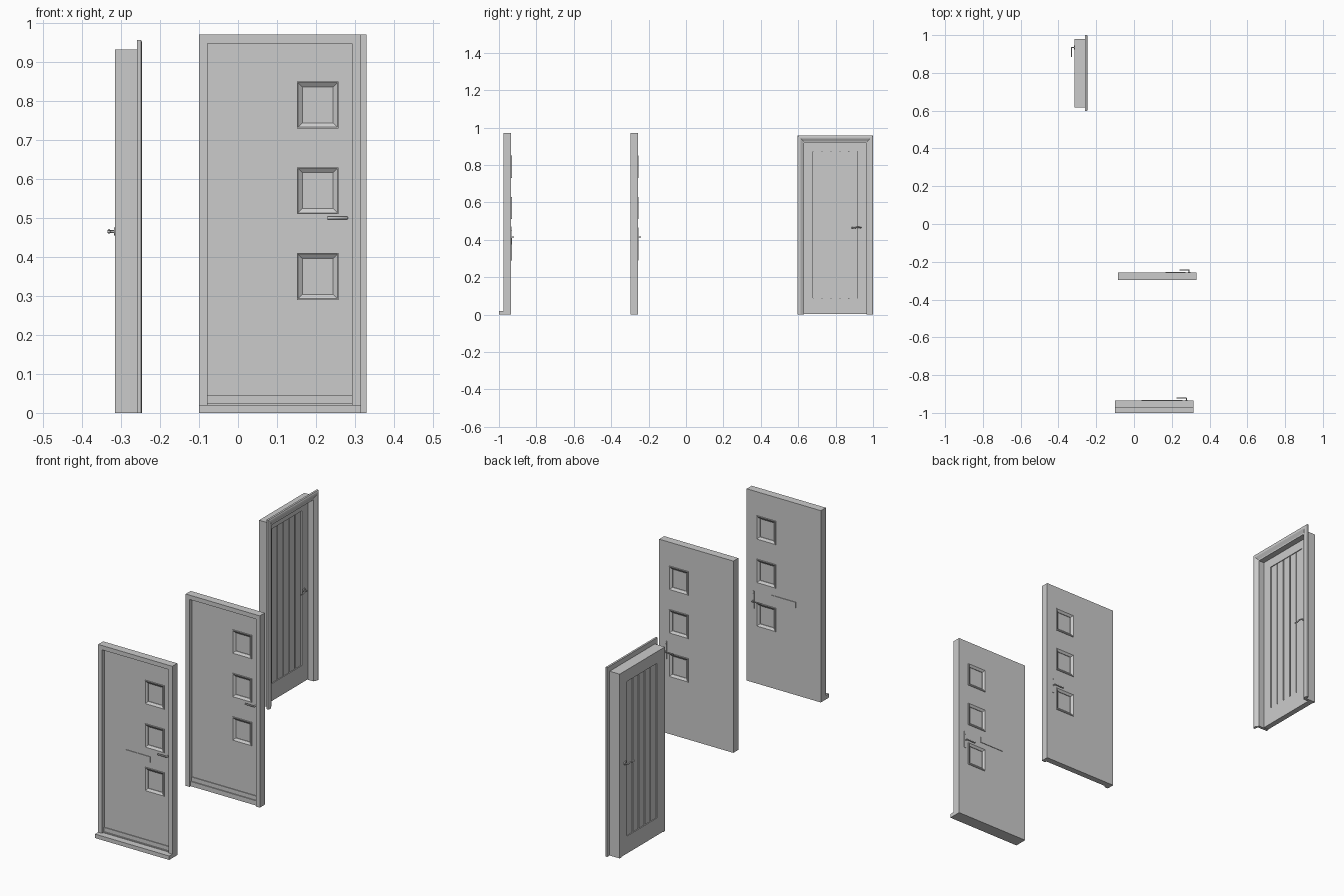
import bpy, bmesh, math
from mathutils import Vector

if "Cube" in bpy.data.objects:
    bpy.data.objects.remove(bpy.data.objects["Cube"])


def finish(name, bm):
    bmesh.ops.recalc_face_normals(bm, faces=bm.faces)
    me = bpy.data.meshes.new(name)
    bm.to_mesh(me)
    bm.free()
    ob = bpy.data.objects.new(name, me)
    bpy.context.collection.objects.link(ob)
    return ob


def add_box(bm, x0, x1, y0, y1, z0, z1):
    v = [bm.verts.new((x, y, z)) for x in (x0, x1) for y in (y0, y1) for z in (z0, z1)]
    for f in ((0, 1, 3, 2), (4, 5, 7, 6), (0, 1, 5, 4), (2, 3, 7, 6), (0, 2, 6, 4), (1, 3, 7, 5)):
        bm.faces.new([v[i] for i in f])


def boxes(name, *bs):
    bm = bmesh.new()
    for b in bs:
        add_box(bm, *b)
    return finish(name, bm)


def frame(name, rect, profile, place, closed):
    """Mitred frame round a rectangle; profile is a list of (inset, depth)."""
    a0, a1, b0, b1 = rect
    bm = bmesh.new()
    rings = []
    for i, d in profile:
        low = b0 + i if closed else b0
        pts = ((a0 + i, low), (a0 + i, b1 - i), (a1 - i, b1 - i), (a1 - i, low))
        rings.append([bm.verts.new(place(a, b, d)) for a, b in pts])
    n = len(rings)
    for k in range(n):
        r, s = rings[k], rings[(k + 1) % n]
        for j in range(4 if closed else 3):
            m = (j + 1) % 4
            bm.faces.new((r[j], r[m], s[m], s[j]))
    if not closed:
        bm.faces.new([r[0] for r in rings])
        bm.faces.new([r[3] for r in rings])
    return finish(name, bm)


def cut(ob, cutter):
    m = ob.modifiers.new("openings", 'BOOLEAN')
    m.operation, m.solver, m.object = 'DIFFERENCE', 'EXACT', cutter
    bpy.context.view_layer.objects.active = ob
    bpy.ops.object.modifier_apply(modifier=m.name)
    bpy.data.objects.remove(cutter)


def rod(name, pts, radius):
    """Round bar following a path."""
    cu = bpy.data.curves.new(name, 'CURVE')
    cu.dimensions = '3D'
    cu.bevel_depth, cu.bevel_resolution, cu.use_fill_caps = radius, 2, True
    sp = cu.splines.new('POLY')
    sp.points.add(len(pts) - 1)
    for p, c in zip(sp.points, pts):
        p.co = (*c, 1)
    ob = bpy.data.objects.new(name, cu)
    bpy.context.collection.objects.link(ob)
    return ob


def glazed_door(tag, dx, yb, sill):
    """External door: frame on -y side, flush on the +y side at yb."""
    x0, x1, top = -0.1 + dx, 0.315 + dx, 0.97
    yf, yp = yb - 0.04, yb - 0.022
    base = 0.02 if sill else 0.0
    panel = boxes(tag + "_panel", (x0, x1, yp, yb, 0, top))
    wx0, wx1 = 0.151 + dx, 0.258 + dx
    sills = (0.29, 0.51, 0.73)
    cut(panel, boxes("window_cutter", *[(wx0 + .004, wx1 - .004, yp - .02, yb + .02,
                                         z + .004, z + .116) for z in sills]))
    # outer frame and threshold
    frame(tag + "_frame", (x0, x1, base, top),
          [(0, yf), (0.022, yf), (0.022, yp), (0, yp)], lambda a, b, d: (a, d, b), False)
    boxes(tag + "_threshold", (x0 + .022, x1 - .022, yp - .009, yp, base, 0.024),
          (x0 + .022, x1 - .022, yp - .004, yp, 0.024, 0.045))
    if sill:
        boxes(tag + "_sill", (x0, x1, -1.0, yp, 0, 0.02))
    # window surrounds and panes
    ym = (yp + yb) / 2
    for n, z in enumerate(sills):
        frame(f"{tag}_window_frame_{n}", (wx0, wx1, z, z + 0.12),
              [(0, yp - .004), (.003, yp - .004), (.014, yp + .004), (.014, yb - .004),
               (.003, yb + .004), (0, yb + .004)], lambda a, b, d: (a, d, b), True)
        boxes(f"{tag}_pane_{n}", (wx0 + .01, wx1 - .01, ym - .004, ym + .004, z + .01, z + .11))
    # letter plates
    if sill:
        boxes(tag + "_letter_plate", (.04, .18, yp - .003, yp, .44, .47),
              (.04, .18, yb, yb + .003, .44, .47))
    # front lever, back lever, back plate and lock
    hx = 0.279 + dx
    rod(tag + "_front_handle", [(hx, yp, .5), (hx, yp - .012, .5), (hx - .05, yp - .012, .5)], .004)
    boxes(tag + "_back_plate", (hx - .007, hx + .004, yb, yb + .002, .375, .465))
    rod(tag + "_back_handle", [(hx - .002, yb, .415), (hx - .002, yb + .013, .415),
                               (hx - .054, yb + .013, .415)], .003)
    rod(tag + "_lock", [(hx - .002, yb, .45), (hx - .002, yb + .004, .45)], .003)


glazed_door("front_door", 0.0, -0.935, True)
glazed_door("middle_door", 0.015, -0.257, False)

# Plank door, facing +x
side = lambda a, b, d: (d, a, b)
frame("plank_door_jamb", (.618, .98, 0, .932),
      [(0, -.315), (.014, -.315), (.014, -.255), (0, -.255)], side, False)
frame("plank_door_architrave", (.597, 1.0, 0, .957),
      [(0, -.259), (0, -.249), (.006, -.246), (.016, -.246), (.032, -.255), (.032, -.259)],
      side, False)
lx0, lx1 = -.314, -.286
leaf = boxes("plank_door_leaf", (lx0, lx1, .63, .968, .002, .919))
PY0, PY1, PZ0, PZ1 = .68, .918, .09, .872
cut(leaf, boxes("panel_cutter", (-.4, -.2, PY0, PY1, PZ0, PZ1)))
# planks separated by narrow grooves
COUNT = 5
w = (PY1 - PY0) / COUNT
planks = [(lx0 + .004, lx1 - .004, PY0 + i * w + .003, PY0 + (i + 1) * w - .003, PZ0, PZ1)
          for i in range(COUNT)]
boxes("plank_door_planks", *planks)
boxes("plank_door_core", (lx0 + .009, lx1 - .009, PY0, PY1, PZ0, PZ1))
# roses and curved levers on both faces
for label, x, s in (("inner", lx0, -1), ("outer", lx1, 1)):
    rod(f"plank_door_{label}_rose", [(x, .935, .465), (x + s * .004, .935, .465)], .010)
    X = x + s * .017
    rod(f"plank_door_{label}_lever", [(x, .935, .465), (X, .935, .465), (X, .918, .468),
                                      (X, .900, .463), (X, .885, .465)], .0035)
